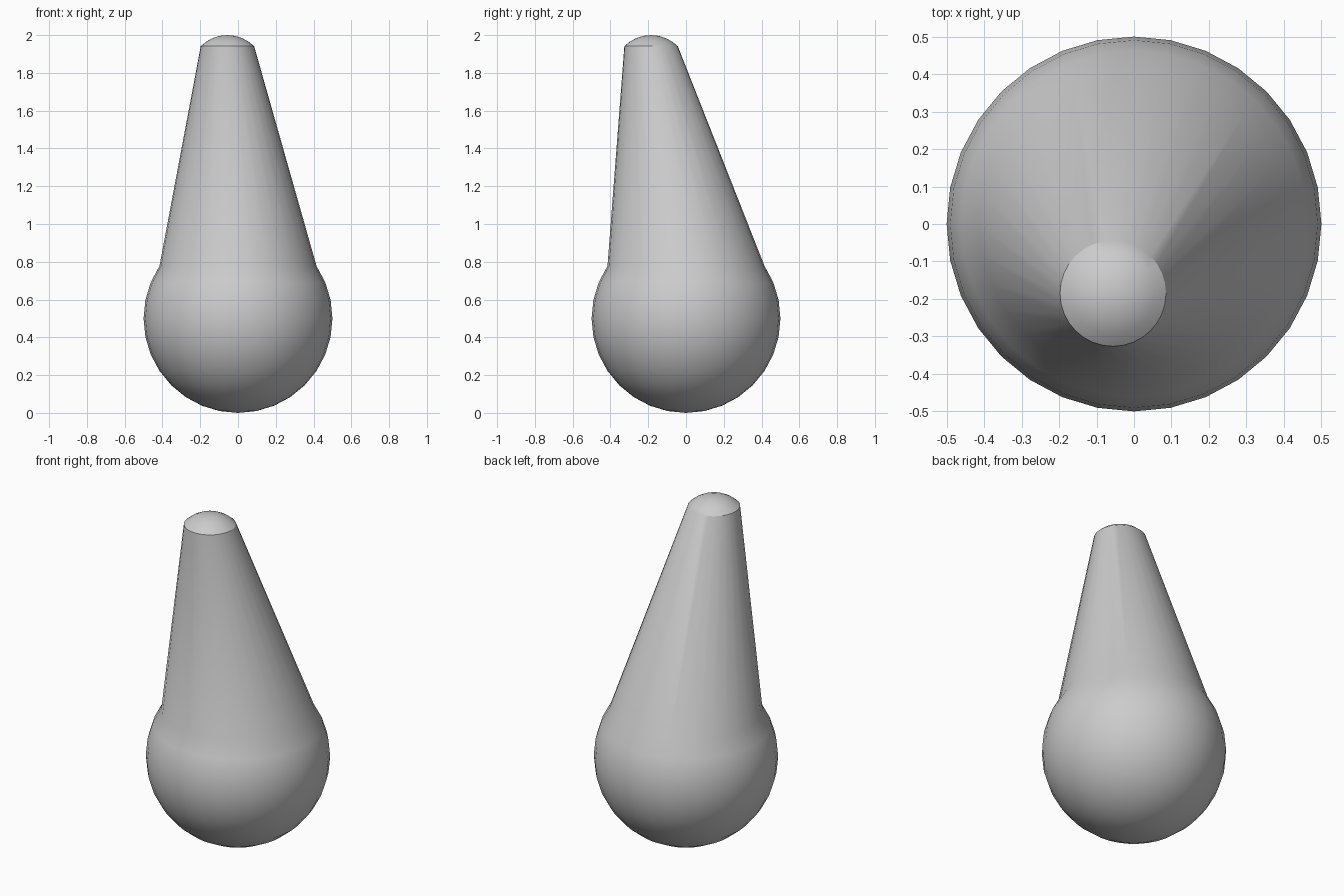
import bpy, bmesh, math
from mathutils import Vector

if "Cube" in bpy.data.objects:
    bpy.data.objects.remove(bpy.data.objects["Cube"])

R = 0.5          # bulb radius
TIP = 0.4        # scale of the pulled cap
TOP = Vector((-0.056, -0.185, 2.0))

# Round bulb standing on the ground
bm = bmesh.new()
bmesh.ops.create_uvsphere(bm, u_segments=32, v_segments=16, radius=R)

# Pull the upper cap (top 45 degrees) into a narrow leaning neck
cap_z = R * math.cos(math.radians(45)) - 0.001
for v in bm.verts:
    if v.co.z > cap_z:
        v.co = TOP + (v.co - Vector((0, 0, R))) * TIP
    else:
        v.co.z += R

mesh = bpy.data.meshes.new("bulb_with_neck")
bm.to_mesh(mesh)
bm.free()
obj = bpy.data.objects.new("bulb_with_neck", mesh)
bpy.context.collection.objects.link(obj)

# Smooth skin with a crisp rim at the tip
bpy.context.view_layer.objects.active = obj
obj.select_set(True)
bpy.ops.object.shade_smooth_by_angle(angle=math.radians(30))
